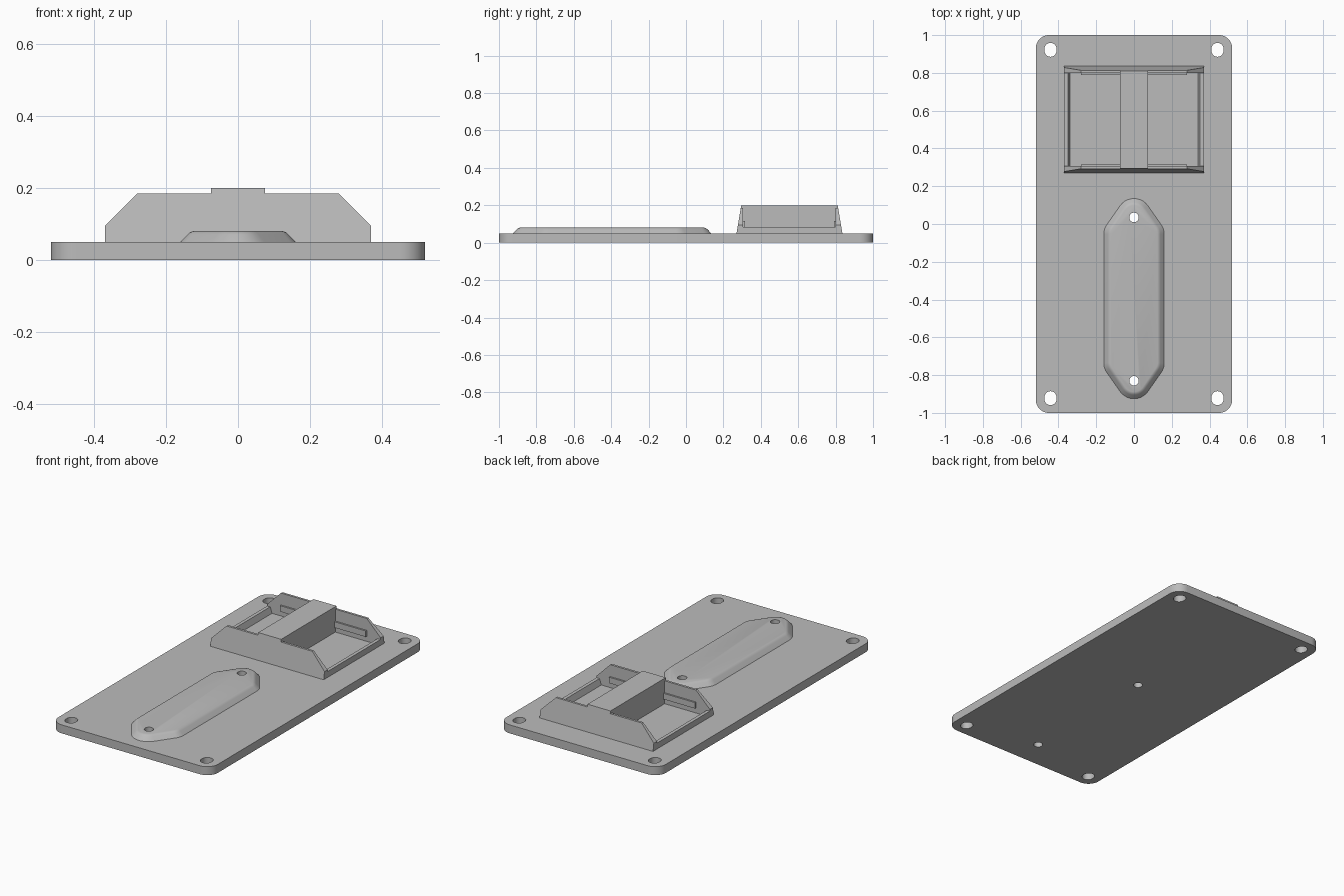
import bpy, bmesh, math
from mathutils import Vector

if "Cube" in bpy.data.objects:
    bpy.data.objects.remove(bpy.data.objects["Cube"], do_unlink=True)

GREY = (0.5, 0.5, 0.5, 1)
grey = bpy.data.materials.new("plain grey")
grey.use_nodes = True
grey.diffuse_color = GREY
grey.node_tree.nodes["Principled BSDF"].inputs["Base Color"].default_value = GREY


def loft(name, rings):
    """Closed solid through a list of point rings of equal length."""
    bm = bmesh.new()
    loops = [[bm.verts.new(p) for p in ring] for ring in rings]
    n = len(loops[0])
    for a, b in zip(loops, loops[1:]):
        for i in range(n):
            j = (i + 1) % n
            bm.faces.new((a[i], a[j], b[j], b[i]))
    bm.faces.new(loops[0][::-1])
    bm.faces.new(loops[-1])
    bmesh.ops.recalc_face_normals(bm, faces=bm.faces)
    mesh = bpy.data.meshes.new(name)
    bm.to_mesh(mesh)
    bm.free()
    mesh.materials.append(grey)
    obj = bpy.data.objects.new(name, mesh)
    bpy.context.collection.objects.link(obj)
    return obj


def rounded(centres, r, z, steps=10):
    """Outline wrapped around circles set at counter-clockwise centres."""
    pts = []
    n = len(centres)
    for i in range(n):
        prev, cur, nxt = (Vector(centres[k % n]) for k in (i - 1, i, i + 1))
        d0, d1 = cur - prev, nxt - cur
        a0 = math.atan2(-d0.x, d0.y)
        turn = (math.atan2(-d1.x, d1.y) - a0) % math.tau
        for s in range(steps + 1):
            a = a0 + turn * s / steps
            pts.append((cur.x + r * math.cos(a), cur.y + r * math.sin(a), z))
    return pts


def slot(x, y, r, half):
    """Cutter for an oval through hole."""
    ends = [(x, y - half), (x, y + half)]
    return loft("hole_cutter", [rounded(ends, r, z) for z in (-0.1, 0.3)])


def cut(obj, cutters):
    for c in cutters:
        mod = obj.modifiers.new("hole", 'BOOLEAN')
        mod.operation = 'DIFFERENCE'
        mod.solver = 'EXACT'
        mod.object = c
    dg = bpy.context.evaluated_depsgraph_get()
    mesh = bpy.data.meshes.new_from_object(obj.evaluated_get(dg))
    obj.modifiers.clear()
    obj.data = mesh


def smooth(obj):
    bpy.ops.object.select_all(action='DESELECT')
    obj.select_set(True)
    bpy.context.view_layer.objects.active = obj
    bpy.ops.object.shade_smooth_by_angle(angle=math.radians(32))


# Base plate with rounded corners
T = 0.05
corners = [(0.45, -0.93), (0.45, 0.93), (-0.45, 0.93), (-0.45, -0.93)]
plate = loft("base_plate", [rounded(corners, 0.07, z) for z in (0, T)])

# Long raised pad with pointed, rounded ends
MID = -0.395
pad_centres = [(0.07, MID - 0.34), (0.07, MID + 0.34), (0, MID + 0.44),
               (-0.07, MID + 0.34), (-0.07, MID - 0.34), (0, MID - 0.44)]
levels = [(0, T), (0.02, 0.071), (0.027, 0.077), (0.036, 0.08)]
pad = loft("raised_pad", [rounded(pad_centres, 0.09 - inset, z)
                          for inset, z in levels])

# Mounting holes and pad holes
corner_cutters = [slot(sx * 0.442, sy * 0.922, 0.032, 0.005)
                  for sx in (-1, 1) for sy in (-1, 1)]
pad_cutters = [slot(0, y, 0.025, 0.0005) for y in (0.035, -0.83)]
cut(plate, corner_cutters + pad_cutters)
cut(pad, pad_cutters)
for c in corner_cutters + pad_cutters:
    bpy.data.objects.remove(c, do_unlink=True)
smooth(plate)
smooth(pad)

# Holder: front and back walls with leaning outer faces
CY = 0.553
INNER = 0.247
half = [(0.37, T), (0.37, 0.095), (0.28, 0.185), (0.075, 0.185), (0.075, 0.2)]
profile = half + [(-x, z) for x, z in reversed(half)]
for side, name in ((-1, "front"), (1, "back")):
    outer = [(x, CY + side * (0.283 - (z - T) / 6), z) for x, z in profile]
    inner = [(x, CY + side * INNER, z) for x, z in profile]
    loft("holder_" + name + "_wall", [outer, inner])


def bar(name, section, y0, y1):
    """Extrude an x-z section along y."""
    return loft(name, [[(x, y, z) for x, z in section] for y in (y0, y1)])


def box_section(x0, x1, z0, z1):
    return [(x0, z0), (x1, z0), (x1, z1), (x0, z1)]


# Holder: central bridge
bar("holder_bridge", box_section(-0.075, 0.075, T, 0.2), CY - INNER, CY + INNER)

# Holder: low end walls and small inner ledges
for s, name in ((-1, "right"), (1, "left")):
    section = [(s * 0.37, T), (s * 0.37, 0.085), (s * 0.35, 0.085), (s * 0.338, T)]
    bar("holder_" + name + "_end", section, CY - INNER, CY + INNER)
    for t, where in ((-1, "front"), (1, "back")):
        bar("holder_" + name + "_" + where + "_ledge",
            box_section(s * 0.075, s * 0.28, 0.08, 0.115),
            CY + t * INNER, CY + t * (INNER - 0.01))
